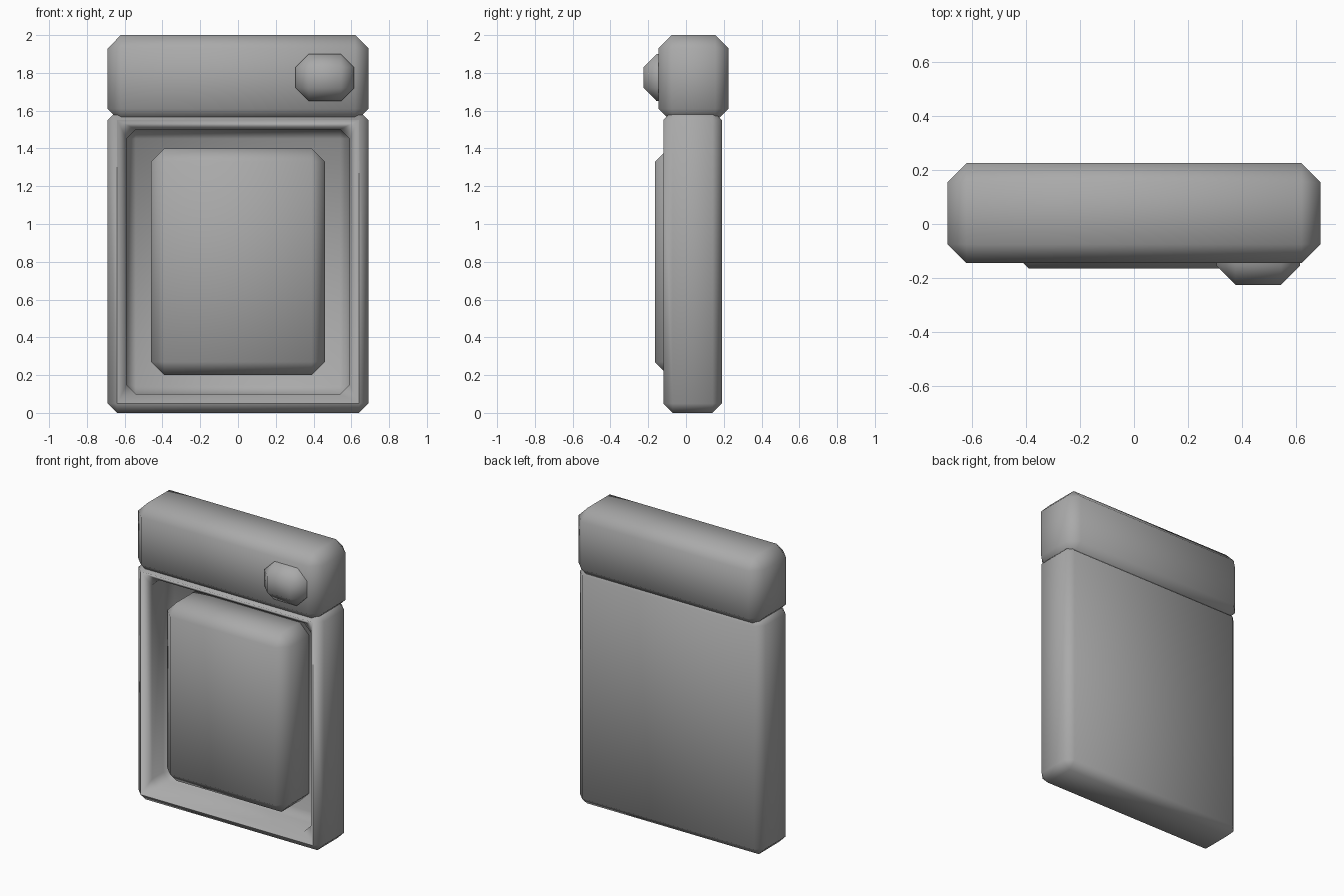
import bpy, bmesh

cube = bpy.data.objects.get("Cube")
if cube:
    bpy.data.objects.remove(cube, do_unlink=True)

CHAMFER = 0.07

grey = bpy.data.materials.new("plain grey")
grey.use_nodes = True
grey.diffuse_color = (0.4, 0.4, 0.4, 1)
grey.node_tree.nodes["Principled BSDF"].inputs["Base Color"].default_value = (0.4, 0.4, 0.4, 1)


def chamfered_box(name, low, high, rim=0, depth=0):
    """Box between two corners, optionally with a pocket cut into its front."""
    bm = bmesh.new()
    bmesh.ops.create_cube(bm, size=1)
    for v in bm.verts:
        v.co = [(a + b) / 2 + c * (b - a) for a, b, c in zip(low, high, v.co)]
    if rim:
        bm.normal_update()
        front = min(bm.faces, key=lambda f: f.calc_center_median().y)
        bmesh.ops.inset_region(bm, faces=[front], thickness=rim)
        pocket = bmesh.ops.extrude_discrete_faces(bm, faces=[front])["faces"][0]
        bmesh.ops.translate(bm, verts=pocket.verts, vec=(0, depth, 0))
    bmesh.ops.recalc_face_normals(bm, faces=bm.faces)
    mesh = bpy.data.meshes.new(name)
    bm.to_mesh(mesh)
    bm.free()
    mesh.materials.append(grey)
    mesh.shade_smooth()
    obj = bpy.data.objects.new(name, mesh)
    bpy.context.collection.objects.link(obj)
    bevel = obj.modifiers.new("chamfer", 'BEVEL')
    bevel.width = CHAMFER
    bevel.segments = 1
    bevel.limit_method = 'ANGLE'
    return obj


# Hollow lower case with a raised panel set in its pocket
chamfered_box("lower_case", (-0.69, -0.12, 0), (0.69, 0.19, 1.6), rim=0.1402, depth=0.22)
chamfered_box("front_panel", (-0.46, -0.165, 0.2), (0.46, 0.17, 1.4))

# Top block and its button
chamfered_box("top_block", (-0.69, -0.145, 1.54), (0.69, 0.225, 2))
chamfered_box("button", (0.305, -0.225, 1.65), (0.615, 0, 1.9))
